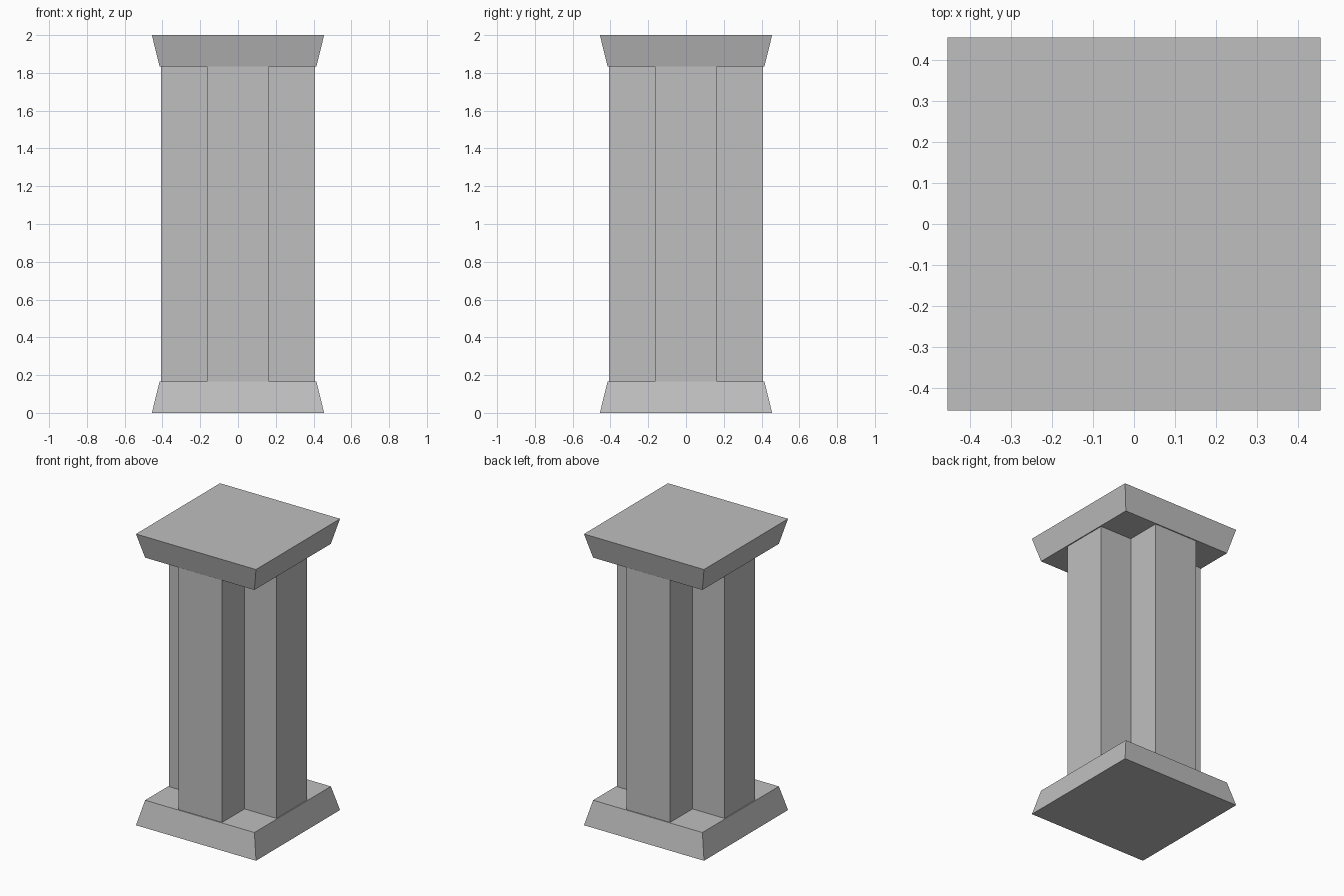
import bpy
import bmesh

cube = bpy.data.objects.get("Cube")
if cube:
    bpy.data.objects.remove(cube, do_unlink=True)

# Main dimensions
HEIGHT = 2.0
SLAB = 0.167     # slab thickness
OUTER = 0.456    # slab half width at its wide end
INNER = 0.415    # slab half width where it meets the shaft
ARM = 0.408      # shaft arm reach
HALF = 0.165     # shaft arm half width

stone = bpy.data.materials.new("grey_stone")
stone.use_nodes = True
grey = (0.52, 0.52, 0.52, 1)
stone.diffuse_color = grey
stone.node_tree.nodes["Principled BSDF"].inputs["Base Color"].default_value = grey


def square(r):
    return [(-r, -r), (r, -r), (r, r), (-r, r)]


def loft(name, lower, upper, z0, z1):
    """Closed solid between two outlines with equal point counts."""
    bm = bmesh.new()
    a = [bm.verts.new((x, y, z0)) for x, y in lower]
    b = [bm.verts.new((x, y, z1)) for x, y in upper]
    bm.faces.new(a[::-1])
    bm.faces.new(b)
    n = len(a)
    for i in range(n):
        j = (i + 1) % n
        bm.faces.new((a[i], a[j], b[j], b[i]))
    bmesh.ops.recalc_face_normals(bm, faces=bm.faces)
    mesh = bpy.data.meshes.new(name)
    bm.to_mesh(mesh)
    bm.free()
    mesh.materials.append(stone)
    obj = bpy.data.objects.new(name, mesh)
    bpy.context.collection.objects.link(obj)
    return obj


# Tapered base and its upside-down twin on top
loft("base_slab", square(OUTER), square(INNER), 0, SLAB)
loft("top_slab", square(INNER), square(OUTER), HEIGHT - SLAB, HEIGHT)

# Cross-shaped shaft: one corner notch turned around the centre
cross = []
x_y = [(ARM, HALF), (HALF, HALF), (HALF, ARM)]
for turn in range(4):
    cross += x_y
    x_y = [(-y, x) for x, y in x_y]
loft("cross_shaft", cross, cross, SLAB, HEIGHT - SLAB)
